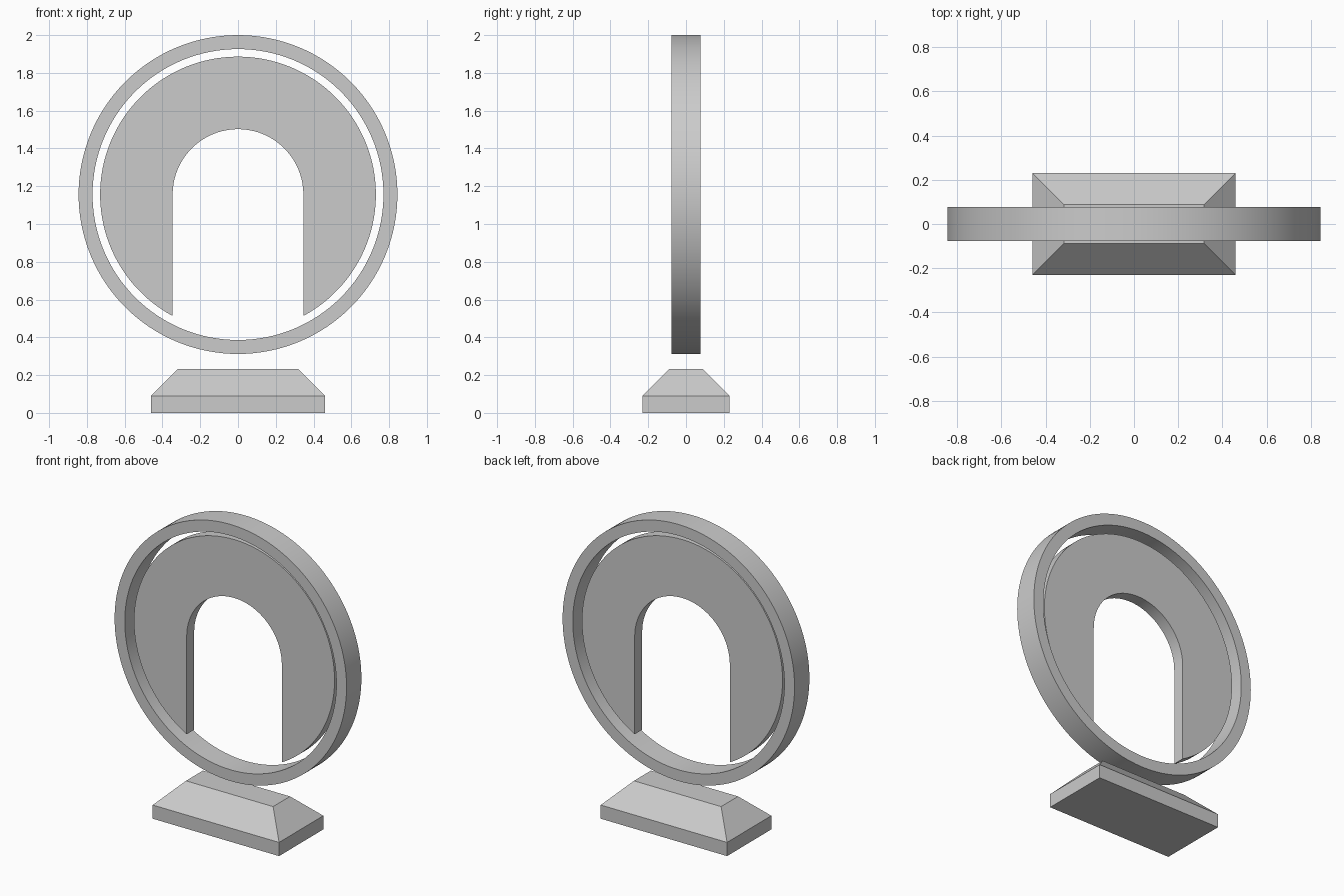
import bpy, bmesh, math

if "Cube" in bpy.data.objects:
    bpy.data.objects.remove(bpy.data.objects["Cube"])

CZ = 1.156            # height of the ring centre
R_OUT, R_IN = 0.844, 0.77
R_DISC, R_SLOT = 0.73, 0.346

grey = bpy.data.materials.new("plain_grey")
grey.diffuse_color = (0.6, 0.6, 0.6, 1)
grey.use_nodes = True
grey.node_tree.nodes["Principled BSDF"].inputs["Base Color"].default_value = grey.diffuse_color


def finish(name, bm, smooth):
    bmesh.ops.remove_doubles(bm, verts=bm.verts, dist=1e-5)
    bmesh.ops.recalc_face_normals(bm, faces=bm.faces)
    me = bpy.data.meshes.new(name)
    bm.to_mesh(me)
    bm.free()
    me.materials.append(grey)
    ob = bpy.data.objects.new(name, me)
    bpy.context.collection.objects.link(ob)
    if smooth:
        bpy.ops.object.select_all(action='DESELECT')
        ob.select_set(True)
        bpy.context.view_layer.objects.active = ob
        bpy.ops.object.shade_smooth_by_angle(angle=math.radians(30))
    return ob


def band(name, outer, inner, half_depth, closed):
    """Flat band between two paths in the xz plane, given thickness in y."""
    bm = bmesh.new()
    rows = []
    for (ox, oz), (ix, iz) in zip(outer, inner):
        rows.append([bm.verts.new((x, y, z + CZ)) for x, y, z in (
            (ox, -half_depth, oz), (ox, half_depth, oz),
            (ix, half_depth, iz), (ix, -half_depth, iz))])
    n = len(rows)
    for i in range(n if closed else n - 1):
        a, b = rows[i], rows[(i + 1) % n]
        for k in range(4):
            j = (k + 1) % 4
            bm.faces.new((a[k], a[j], b[j], b[k]))
    return finish(name, bm, True)


def polar(r, a):
    return (r * math.cos(a), r * math.sin(a))


# Outer ring
angles = [2 * math.pi * i / 128 for i in range(128)]
band("outer_ring", [polar(R_OUT, a) for a in angles],
     [polar(R_IN, a) for a in angles], 0.077, True)

# Arched disc: half circle slot above, straight legs running to the rim below
tip = math.acos(R_SLOT / R_DISC)
angles = ([-tip + tip * i / 24 for i in range(24)]
          + [math.pi * i / 64 for i in range(65)]
          + [math.pi + tip * i / 24 for i in range(1, 25)])
outer = [polar(R_DISC, a) for a in angles]
inner = [polar(R_SLOT, a) if z >= -1e-9 else (math.copysign(R_SLOT, x), z)
         for a, (x, z) in zip(angles, outer)]
band("arched_disc", outer, inner, 0.039, False)

# Pedestal: low block with a sloped top
bm = bmesh.new()
loops = [[bm.verts.new((sx * hx, sy * hy, z))
          for sx, sy in ((-1, -1), (1, -1), (1, 1), (-1, 1))]
         for hx, hy, z in ((0.46, 0.23, 0), (0.46, 0.23, 0.09), (0.317, 0.088, 0.233))]
for lo, hi in zip(loops, loops[1:]):
    for k in range(4):
        j = (k + 1) % 4
        bm.faces.new((lo[k], lo[j], hi[j], hi[k]))
bm.faces.new(loops[0][::-1])
bm.faces.new(loops[-1])
finish("pedestal", bm, False)
